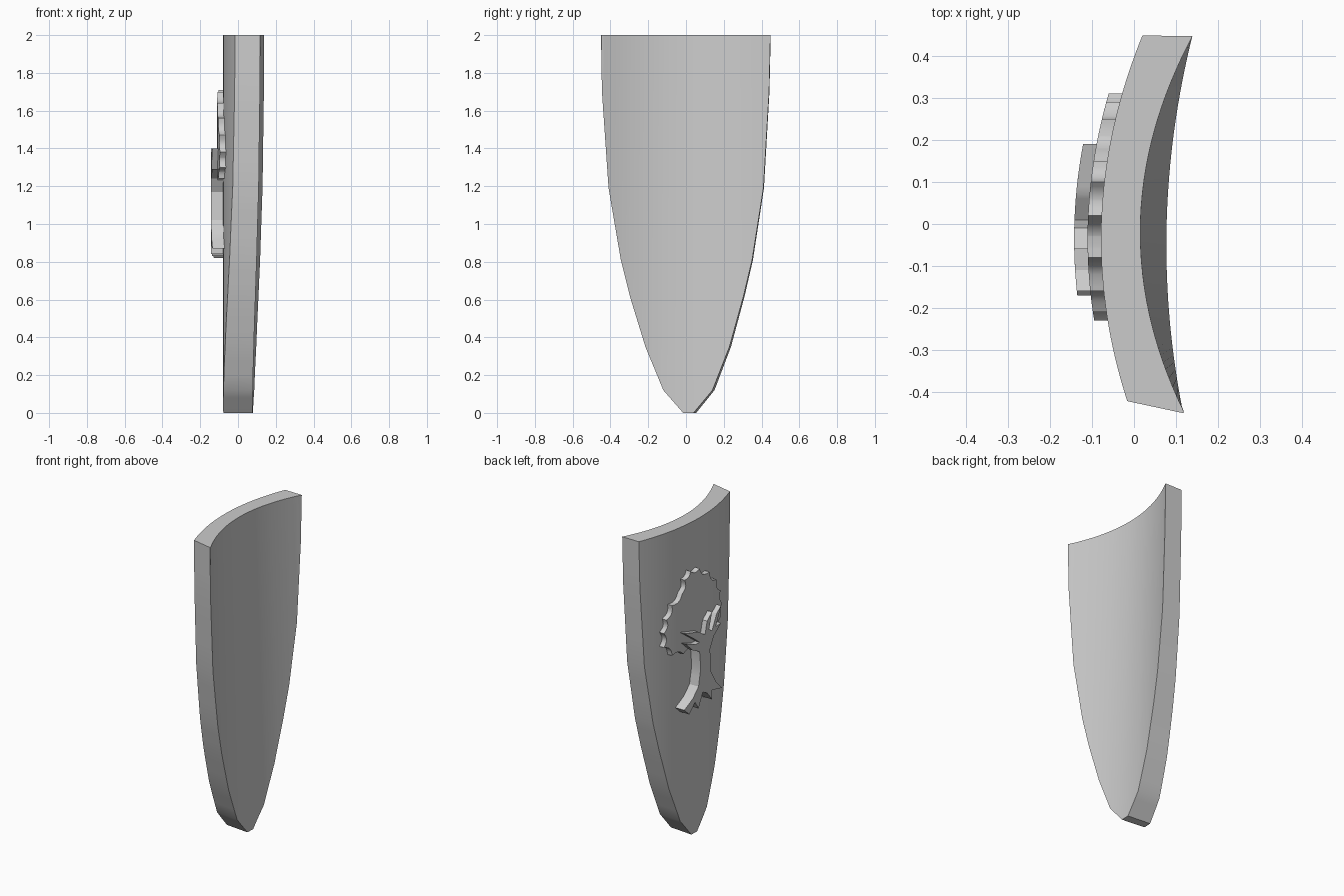
import bpy
import bmesh
import math

default_cube = bpy.data.objects.get("Cube")
if default_cube:
    bpy.data.objects.remove(default_cube, do_unlink=True)

GREY = (0.6, 0.6, 0.6, 1.0)
material = bpy.data.materials.new("plain grey")
material.use_nodes = True
material.diffuse_color = GREY
material.node_tree.nodes["Principled BSDF"].inputs["Base Color"].default_value = GREY

TOP = 2.0


def outer_x(y):
    """Convex outer face."""
    return -0.078 + 0.03 * y + 0.42 * y * y


def inner_top_x(y):
    """Hollow of the inner face along the top edge."""
    return 0.015 + 0.57 * (y + 0.02) ** 2


def inner_rim_x(y):
    """Inner edge of the rim, flatter than the hollow."""
    return 0.077 + 0.25 * (y + 0.05) ** 2


def finish(bm, name):
    bmesh.ops.remove_doubles(bm, verts=bm.verts, dist=0.0005)
    bmesh.ops.recalc_face_normals(bm, faces=bm.faces)
    mesh = bpy.data.meshes.new(name)
    bm.to_mesh(mesh)
    bm.free()
    mesh.materials.append(material)
    obj = bpy.data.objects.new(name, mesh)
    bpy.context.collection.objects.link(obj)
    bpy.ops.object.select_all(action="DESELECT")
    obj.select_set(True)
    bpy.context.view_layer.objects.active = obj
    bpy.ops.object.shade_smooth_by_angle(angle=math.radians(25))
    return obj


def subdivide(points, steps):
    """Add evenly spaced points along each segment of an open path."""
    result = []
    for (y0, z0), (y1, z1) in zip(points, points[1:]):
        for k in range(steps):
            t = k / steps
            result.append((y0 + (y1 - y0) * t, z0 + (z1 - z0) * t))
    return result + [points[-1]]


def build_shield():
    """Shield body: vertical columns between the rim and the straight top."""
    rim = [(-0.45, TOP), (-0.445, 1.7), (-0.41, 1.19), (-0.345, 0.81),
           (-0.295, 0.61), (-0.215, 0.35), (-0.12, 0.12), (-0.015, 0),
           (0.04, 0), (0.14, 0.12), (0.23, 0.35), (0.305, 0.62),
           (0.35, 0.81), (0.41, 1.19), (0.44, 1.7), (0.447, TOP)]
    bm = bmesh.new()
    columns = []
    for y, z in subdivide(rim, 3):
        y_out = y + 0.015 - 0.03 * y
        x_top = inner_rim_x(y) if z >= TOP else inner_top_x(y)
        corners = [(outer_x(y_out), y_out, z), (outer_x(y_out), y_out, TOP),
                   (x_top, y, TOP), (inner_rim_x(y), y, z)]
        columns.append([bm.verts.new(c) for c in corners])
    # Outer face, top, inner face and rim wall in turn
    for a, b in zip(columns, columns[1:]):
        for k in range(4):
            n = (k + 1) % 4
            bm.faces.new((a[k], a[n], b[n], b[k]))
    return finish(bm, "shield_body")


def scallop(points, bulge, steps=5):
    """Turn each side of a closed outline into a rounded lobe."""
    result = []
    for (y0, z0), (y1, z1) in zip(points, points[1:] + points[:1]):
        for k in range(steps):
            t = k / steps
            push = bulge * math.sin(math.pi * t)
            result.append((y0 + (y1 - y0) * t - (z1 - z0) * push,
                           z0 + (z1 - z0) * t + (y1 - y0) * push))
    return result


def build_relief(name, outline, height):
    """Raised plate that follows the curve of the outer face."""
    bm = bmesh.new()
    bm.faces.new([bm.verts.new((0, y, z)) for y, z in outline])
    # Upright cuts let the plate bend
    for k in range(-8, 12):
        bmesh.ops.bisect_plane(bm, geom=bm.verts[:] + bm.edges[:] + bm.faces[:],
                               plane_co=(0, k * 0.03, 0), plane_no=(0, 1, 0))
    extruded = bmesh.ops.extrude_face_region(bm, geom=bm.faces[:])
    front = {v for v in extruded["geom"] if isinstance(v, bmesh.types.BMVert)}
    for v in bm.verts:
        v.co.x = outer_x(v.co.y) + (-height if v in front else 0.01)
    return finish(bm, name)


build_shield()

# Leafy crown with rounded lobes
crown = [(0.15, 1.67), (0.17, 1.59), (0.25, 1.54), (0.29, 1.46), (0.31, 1.38),
         (0.31, 1.29), (0.25, 1.22), (0.16, 1.2), (0.08, 1.21), (0, 1.23),
         (-0.08, 1.23), (-0.17, 1.24), (-0.22, 1.3), (-0.23, 1.38),
         (-0.21, 1.47), (-0.16, 1.56), (-0.08, 1.64), (0.02, 1.7), (0.1, 1.71)]
build_relief("tree_crown", scallop(crown, -0.22), 0.032)

# Trunk with spreading roots and forked branches
trunk = [(0.19, 0.86), (0.15, 0.82), (0.1, 0.88), (0.07, 0.83), (0.03, 0.92),
         (-0.01, 0.9), (-0.06, 0.84), (-0.06, 0.9), (-0.17, 0.87),
         (-0.1, 0.94), (-0.05, 1.02), (-0.04, 1.17), (-0.08, 1.24),
         (-0.16, 1.29), (-0.1, 1.29), (-0.16, 1.4), (-0.11, 1.37),
         (-0.06, 1.28), (-0.03, 1.3), (-0.06, 1.4), (-0.01, 1.36),
         (0.01, 1.28), (0.07, 1.32), (0.19, 1.35), (0.11, 1.29),
         (0.06, 1.25), (0.1, 1.25), (0.18, 1.28), (0.12, 1.22),
         (0.06, 1.19), (0.05, 1.08), (0.07, 0.97), (0.12, 0.91)]
build_relief("tree_trunk", trunk, 0.064)
